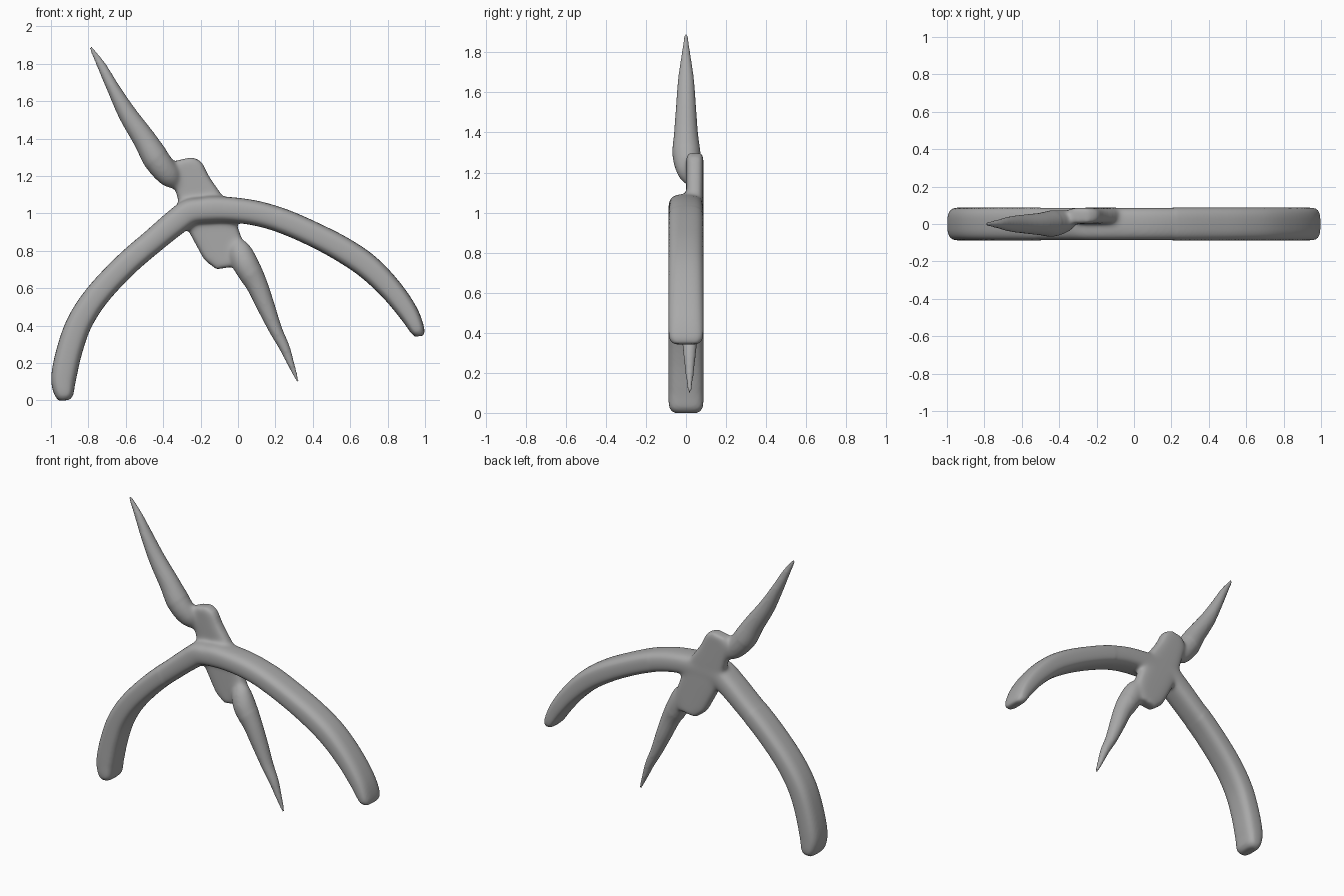
import bpy, bmesh, math
from mathutils import Vector

if "Cube" in bpy.data.objects:
    bpy.data.objects.remove(bpy.data.objects["Cube"], do_unlink=True)

grey = bpy.data.materials.new("plain grey")
grey.use_nodes = True
colour = (0.4, 0.4, 0.4, 1)
grey.diffuse_color = colour
grey.node_tree.nodes["Principled BSDF"].inputs["Base Color"].default_value = colour

SIDES, STEPS = 28, 6


def spline(points):
    """Smooth interpolation through the stations."""
    out = []
    last = len(points) - 1
    for i in range(last):
        p0, p1, p2, p3 = (Vector(points[min(max(k, 0), last)]) for k in range(i - 1, i + 3))
        for s in range(STEPS):
            t = s / STEPS
            out.append(p1 + (p2 - p0) * (t / 2) + (2 * p0 - 5 * p1 + 4 * p2 - p3) * (t * t / 2)
                       + (3 * p1 - p0 - 3 * p2 + p3) * (t ** 3 / 2))
    out.append(Vector(points[-1]))
    return out


def sweep(target, stations, power):
    """Closed limb; each station is x, z, half width, y centre, half depth."""
    bm = bmesh.new()
    path = spline(stations)
    rings = []
    for i, (x, z, w, yc, d) in enumerate(path):
        a, b = path[max(i - 1, 0)], path[min(i + 1, len(path) - 1)]
        across = Vector((b[1] - a[1], 0, a[0] - b[0])).normalized()
        ring = []
        for k in range(SIDES):
            c, s = math.cos(math.tau * k / SIDES), math.sin(math.tau * k / SIDES)
            u = math.copysign(abs(c) ** (2 / power), c) * w
            v = math.copysign(abs(s) ** (2 / power), s) * d
            ring.append(bm.verts.new(Vector((x, yc + v, z)) + across * u))
        rings.append(ring)
    for r, q in zip(rings, rings[1:]):
        for k in range(SIDES):
            n = (k + 1) % SIDES
            bm.faces.new((r[k], r[n], q[n], q[k]))
    bm.faces.new(rings[0])
    bm.faces.new(rings[-1])
    bmesh.ops.recalc_face_normals(bm, faces=bm.faces)
    part = bpy.data.meshes.new("limb_part")
    bm.to_mesh(part)
    bm.free()
    target.from_mesh(part)
    bpy.data.meshes.remove(part)


def arm(points):
    """Full-depth arm with a rounded end."""
    depth = [0.088] * (len(points) - 2) + [0.084, 0.06]
    return [(x, z, w, 0, d) for (x, z, w), d in zip(points, depth)]


body = bmesh.new()

# Long curved arms
sweep(body, arm([(-.15, 1.02, .06), (-.25, 1.01, .07), (-.33, .955, .07), (-.45, .855, .066),
                 (-.6, .725, .065), (-.75, .565, .066), (-.845, .42, .068), (-.9, .27, .069),
                 (-.932, .12, .067), (-.93, .03, .05), (-.928, 0, .026)]), 3)
sweep(body, arm([(-.28, 1.0, .06), (-.17, 1.02, .07), (-.05, 1.02, .068), (.1, 1.0, .067),
                 (.25, .955, .066), (.42, .88, .066), (.57, .80, .068), (.7, .71, .067),
                 (.82, .59, .061), (.91, .47, .053), (.96, .375, .038), (.967, .343, .022)]), 3)

# Flat hub plate, flush with the back
sweep(body, [(x, z, w, .044, .043) for x, z, w in
             [(-.285, 1.292, .045), (-.275, 1.25, .085), (-.24, 1.15, .1), (-.17, 1.0, .125),
              (-.1, .85, .12), (-.07, .77, .105), (-.058, .71, .06)]], 4)

# Upper spike
sweep(body, [(-.32, 1.14, .02, .03, .02), (-.36, 1.19, .06, .015, .055), (-.43, 1.28, .072, .003, .071),
             (-.5, 1.395, .062, 0, .06), (-.59, 1.53, .05, 0, .05), (-.665, 1.665, .035, 0, .04),
             (-.73, 1.79, .024, 0, .022), (-.79, 1.89, .008, 0, .008)], 2)

# Lower spike
sweep(body, [(-.02, .86, .025, .03, .02), (.005, .81, .06, .02, .055), (.045, .72, .07, .01, .07),
             (.1, .62, .058, .01, .058), (.15, .5, .048, .015, .05), (.2, .38, .036, .018, .04),
             (.25, .28, .028, .018, .03), (.285, .19, .018, .018, .02), (.32, .1, .007, .018, .008)], 2)

mesh = bpy.data.meshes.new("forked_body")
body.to_mesh(mesh)
body.free()
obj = bpy.data.objects.new("forked_body", mesh)
bpy.context.scene.collection.objects.link(obj)

# Fuse the limbs into one skin
fuse = obj.modifiers.new("fuse", 'REMESH')
fuse.mode = 'VOXEL'
fuse.voxel_size = 0.009
bpy.context.view_layer.update()
skin = bpy.data.meshes.new_from_object(obj.evaluated_get(bpy.context.evaluated_depsgraph_get()))
obj.modifiers.clear()

# Soften the joints around the hub, and the rest only lightly
bm = bmesh.new()
bm.from_mesh(skin)
centre = Vector((-.17, 0, 1.0))
joint = [v for v in bm.verts if (v.co - centre).length < 0.4]
for verts, rounds in ((joint, 14), (list(bm.verts), 2)):
    for _ in range(rounds):
        bmesh.ops.smooth_vert(bm, verts=verts, factor=0.5,
                              use_axis_x=True, use_axis_y=True, use_axis_z=True)
for f in bm.faces:
    f.smooth = True
bm.to_mesh(skin)
bm.free()
skin.materials.clear()
skin.materials.append(grey)
obj.data = skin
skin.name = "forked_body_skin"
